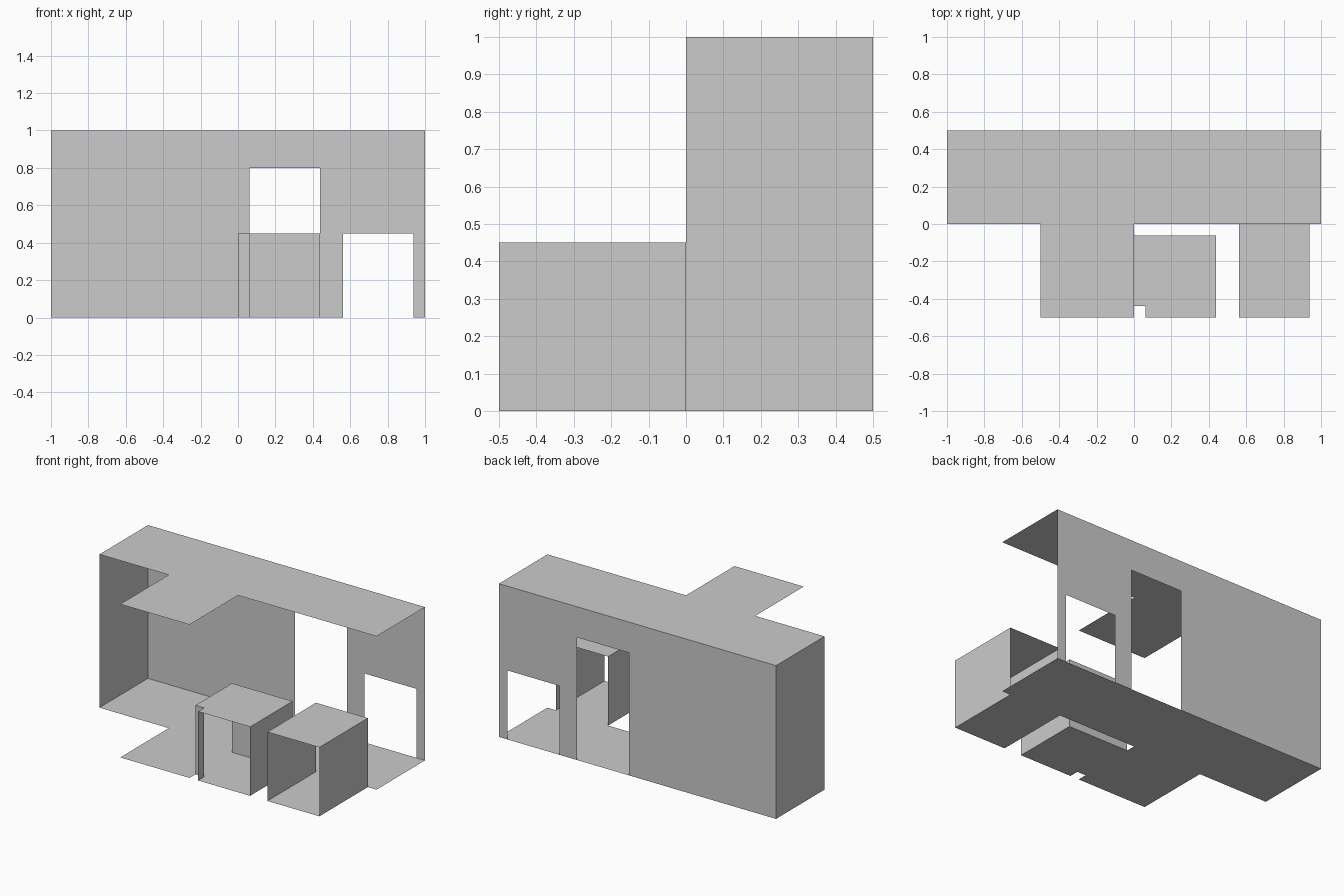
import bpy

cube = bpy.data.objects.get("Cube")
if cube:
    bpy.data.objects.remove(cube)

grey = bpy.data.materials.new("plain grey")
grey.use_nodes = True
colour = (0.6, 0.6, 0.6, 1)
grey.diffuse_color = colour
grey.node_tree.nodes["Principled BSDF"].inputs["Base Color"].default_value = colour

T = 1 / 16          # margin around openings
LOW, DOOR = 0.45, 0.8


def panel(name, outline, axis, at):
    """Flat thin panel: a 2D outline placed at a position along one axis."""
    verts = []
    for p in outline:
        v = list(p)
        v.insert("xyz".index(axis), at)
        verts.append(v)
    mesh = bpy.data.meshes.new(name)
    mesh.from_pydata(verts, [], [range(len(verts))])
    mesh.materials.append(grey)
    obj = bpy.data.objects.new(name, mesh)
    bpy.context.collection.objects.link(obj)
    return obj


def rect(a0, a1, b0, b1):
    return [(a0, b0), (a1, b0), (a1, b1), (a0, b1)]


# Main hall: floor and roof share a plan with a projecting porch
plan = [(-1, 0), (-.5, 0), (-.5, -.5), (0, -.5), (0, 0), (1, 0), (1, .5), (-1, .5)]
panel("floor", plan, "z", 0)
panel("roof", plan, "z", 1)
panel("end_wall", rect(0, .5, 0, 1), "x", -1)

# Back wall with a tall doorway and a low opening, both reaching the floor
back = [(-1, 0)]
for x0, x1, top in ((T, .5 - T, DOOR), (.5 + T, 1 - T, LOW)):
    back += [(x0, 0), (x0, top), (x1, top), (x1, 0)]
back += [(1, 0), (1, 1), (-1, 1)]
panel("back_wall", back, "y", .5)

# Low box beside the porch, with one notched corner and an open front
R, F, B = .5 - T, -.5 + T, -T
notched = [(0, B), (0, F), (T, F), (T, -.5), (R, -.5), (R, B)]
panel("notched_box_floor", notched, "z", 0)
panel("notched_box_top", notched, "z", LOW)
panel("notched_box_back", rect(0, R, 0, LOW), "y", B)
panel("notched_box_side", rect(-.5, B, 0, LOW), "x", R)
panel("notch_side", rect(-.5, F, 0, LOW), "x", T)
panel("notch_front", rect(0, T, 0, LOW), "y", F)

# Low tunnel, open at the front and back
L, R = .5 + T, 1 - T
for name, z in (("floor", 0), ("top", LOW)):
    panel("tunnel_" + name, rect(L, R, -.5, 0), "z", z)
for name, x in (("right", L), ("left", R)):
    panel("tunnel_wall_" + name, rect(-.5, 0, 0, LOW), "x", x)
